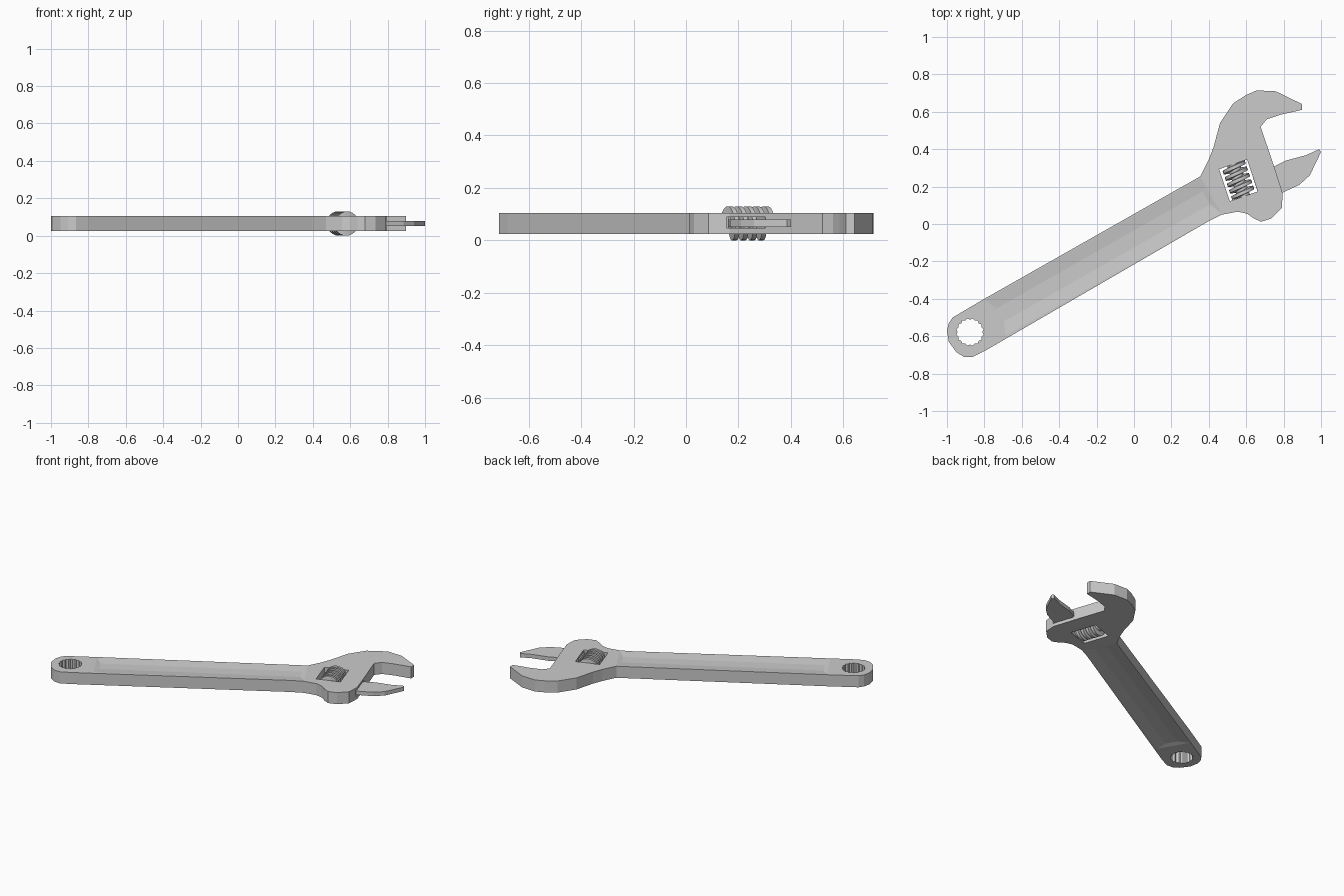
import bpy, bmesh
from math import sin, cos, pi, atan2
from mathutils import Vector, Matrix

if "Cube" in bpy.data.objects:
    bpy.data.objects.remove(bpy.data.objects["Cube"])

Z0, Z1, ZC = 0.025, 0.105, 0.065


def make(name, bm):
    bmesh.ops.recalc_face_normals(bm, faces=bm.faces[:])
    me = bpy.data.meshes.new(name)
    bm.to_mesh(me)
    bm.free()
    ob = bpy.data.objects.new(name, me)
    bpy.context.collection.objects.link(ob)
    return ob


def loft(name, bottom, top, z0, z1):
    """Closed solid between two outlines with equal point counts."""
    bm = bmesh.new()
    a = [bm.verts.new((x, y, z0)) for x, y in bottom]
    b = [bm.verts.new((x, y, z1)) for x, y in top]
    bm.faces.new(a[::-1])
    bm.faces.new(b)
    for i in range(len(a)):
        j = (i + 1) % len(a)
        bm.faces.new((a[i], a[j], b[j], b[i]))
    return make(name, bm)


def prism(name, pts, z0, z1):
    return loft(name, pts, pts, z0, z1)


def cut(target, cutter):
    cutter.hide_render = True
    mod = target.modifiers.new("cut", 'BOOLEAN')
    mod.operation = 'DIFFERENCE'
    mod.solver = 'EXACT'
    mod.object = cutter
    bpy.context.view_layer.objects.active = target
    bpy.ops.object.modifier_apply(modifier=mod.name)
    bpy.data.objects.remove(cutter)


# Wrench body: handle, head and fixed jaw in one outline
outline = [(-0.80, -0.40), (-0.97, -0.50), (-0.99, -0.53), (-1.0, -0.57), (-0.99, -0.63),
           (-0.95, -0.685), (-0.91, -0.71), (-0.865, -0.712), (-0.80, -0.68),
           (0.395, 0.013), (0.47, 0.05), (0.555, 0.066), (0.605, 0.055), (0.64, 0.03),
           (0.68, 0.012), (0.735, 0.03), (0.79, 0.085), (0.795, 0.165), (0.745, 0.32),
           (0.677, 0.52), (0.71, 0.56), (0.785, 0.585), (0.897, 0.61), (0.897, 0.642),
           (0.757, 0.71), (0.655, 0.714), (0.60, 0.69), (0.53, 0.645), (0.46, 0.54),
           (0.425, 0.41), (0.40, 0.345), (0.355, 0.255)]
body = prism("wrench_body", outline, Z0, Z1)

# Toothed ring hole at the handle end
teeth = 16
cut(body, prism("ring_cutter", [
    (-0.877 + r * cos(pi * i / teeth), -0.578 + r * sin(pi * i / teeth))
    for i in range(teeth * 2) for r in [0.074 if i % 2 else 0.066]], -0.1, 0.3))

# Window for the adjusting screw
cut(body, prism("window_cutter", [(0.455, 0.293), (0.605, 0.345), (0.662, 0.174), (0.512, 0.122)],
                -0.1, 0.3))

# Slot guiding the sliding jaw
cut(body, prism("slot_cutter", [(0.60, 0.26), (0.77, 0.308), (0.86, 0.32), (0.90, 0.155),
                                (0.78, 0.155), (0.64, 0.145)], 0.047, 0.09))

# Shallow channels along both faces of the handle
start, end = Vector((-0.742, -0.501)), Vector((0.413, 0.154))
u = (end - start).normalized()
v = Vector((-u.y, u.x))


def strip(inset, half):
    a, b = start + u * inset, end - u * inset
    return [tuple(p) for p in (a - v * half, b - v * half, b + v * half, a + v * half)]


depth = 0.008
for face, s in ((Z1, 1), (Z0, -1)):
    cut(body, loft("channel_cutter", strip(0.03, 0.04), strip(0.0, 0.113),
                   face - s * depth, face + s * 0.0004))

# Sliding jaw
jaw = [(0.635, 0.25), (0.74, 0.303), (0.815, 0.34), (0.92, 0.368), (0.99, 0.40), (1.0, 0.385),
       (0.94, 0.26), (0.885, 0.21), (0.795, 0.168), (0.665, 0.16)]
prism("sliding_jaw", jaw, 0.052, 0.079)

# Adjusting screw: a shaft with a helical thread
p_top, p_bot = Vector((0.529, 0.324, ZC)), Vector((0.588, 0.146, ZC))
axis = (p_bot - p_top).normalized()
frame = (Matrix.Translation((p_top + p_bot) / 2) @
         axis.to_track_quat('Z', 'Y').to_matrix().to_4x4())

bm = bmesh.new()
bmesh.ops.create_cone(bm, cap_ends=True, segments=20, radius1=0.034, radius2=0.034,
                      depth=(p_bot - p_top).length + 0.01)
bm.transform(frame)
shaft = make("screw_shaft", bm)

bm = bmesh.new()
turns, steps, pitch = 4.5, 24, 0.036
count = int(turns * steps)
rows = []
for i in range(count + 1):
    a = 2 * pi * i / steps
    z = (i / steps - turns / 2) * pitch
    rows.append([bm.verts.new((r * cos(a), r * sin(a), z + dz))
                 for r, dz in ((0.03, -0.012), (0.065, -0.009), (0.065, 0.009), (0.03, 0.012))])
for p, q in zip(rows, rows[1:]):
    for k in range(4):
        n = (k + 1) % 4
        bm.faces.new((p[k], p[n], q[n], q[k]))
bm.faces.new(rows[0])
bm.faces.new(rows[-1][::-1])
bm.transform(frame)
thread = make("screw_thread", bm)

# Smooth the round screw, keep its edges sharp
bpy.ops.object.select_all(action='DESELECT')
for ob in (shaft, thread):
    ob.select_set(True)
bpy.context.view_layer.objects.active = thread
bpy.ops.object.shade_smooth_by_angle(angle=pi / 6)
